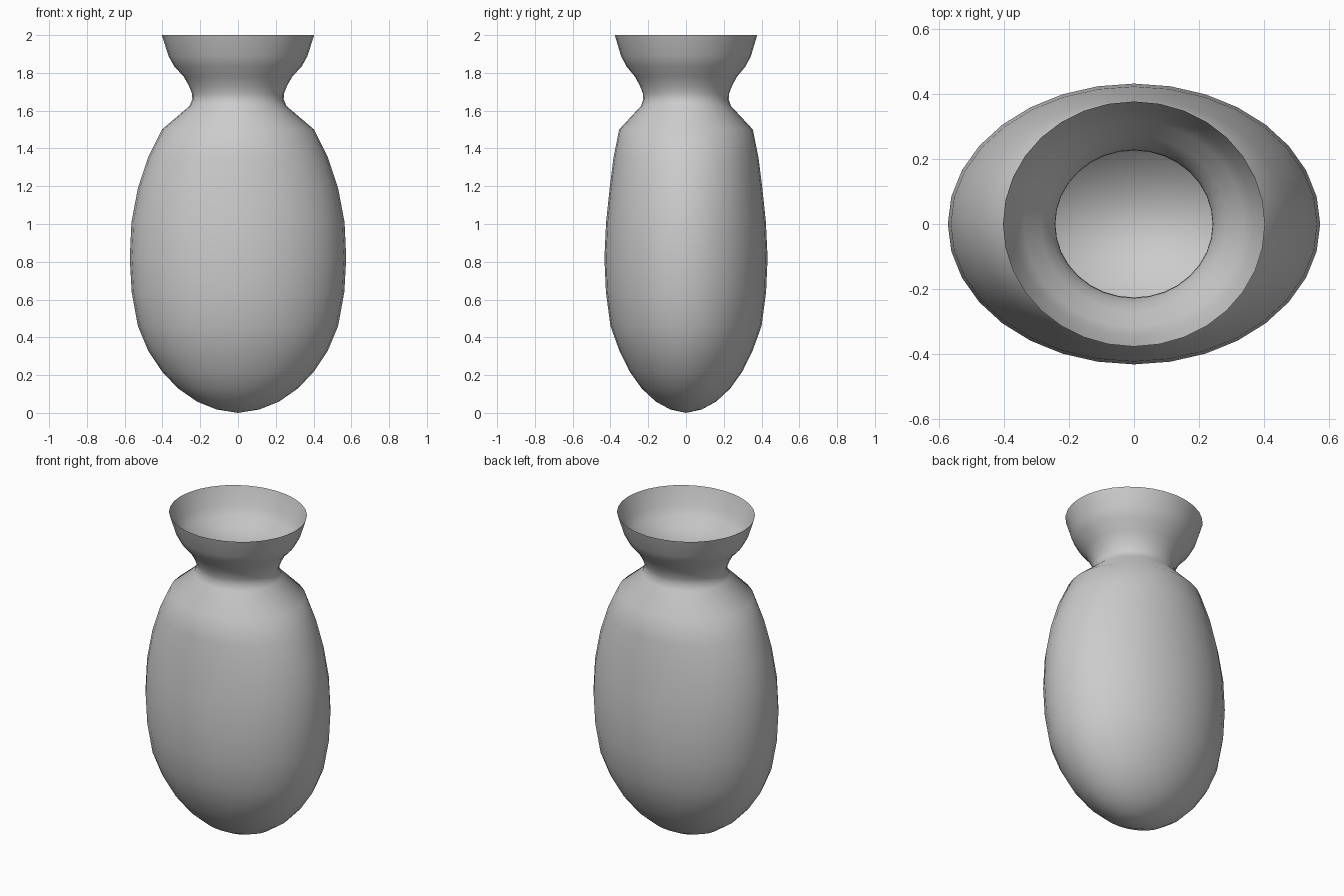
import bpy, bmesh
from math import cos, sin, tau

SIDES = 32
# outer shape, bottom to top: height, half width in x, half depth in y
RINGS = [
    (0.018, 0.112, 0.083), (0.06, 0.217, 0.160), (0.13, 0.318, 0.235),
    (0.22, 0.403, 0.299), (0.33, 0.476, 0.353), (0.46, 0.530, 0.400),
    (0.64, 0.563, 0.424), (0.82, 0.573, 0.432), (1.01, 0.564, 0.423),
    (1.19, 0.530, 0.404), (1.35, 0.477, 0.384), (1.50, 0.403, 0.354),
    (1.625, 0.256, 0.238), (1.66, 0.242, 0.226), (1.69, 0.243, 0.228),
    (1.73, 0.259, 0.243), (1.78, 0.287, 0.270), (1.835, 0.338, 0.316),
    (1.89, 0.368, 0.344), (2.00, 0.403, 0.377),
]

# vase: one open thin shell of elliptical rings closed at the base
bm = bmesh.new()
base = bm.verts.new((0, 0, 0))
loops = []
for z, rx, ry in RINGS:
    loops.append([bm.verts.new((rx * cos(tau * i / SIDES), ry * sin(tau * i / SIDES), z))
                  for i in range(SIDES)])
for i in range(SIDES):
    j = (i + 1) % SIDES
    bm.faces.new((base, loops[0][j], loops[0][i]))
    for low, high in zip(loops, loops[1:]):
        bm.faces.new((low[i], low[j], high[j], high[i]))
for face in bm.faces:
    face.smooth = True

mesh = bpy.data.meshes.new("vase")
bm.to_mesh(mesh)
bm.free()
vase = bpy.data.objects.new("vase", mesh)
bpy.context.collection.objects.link(vase)
